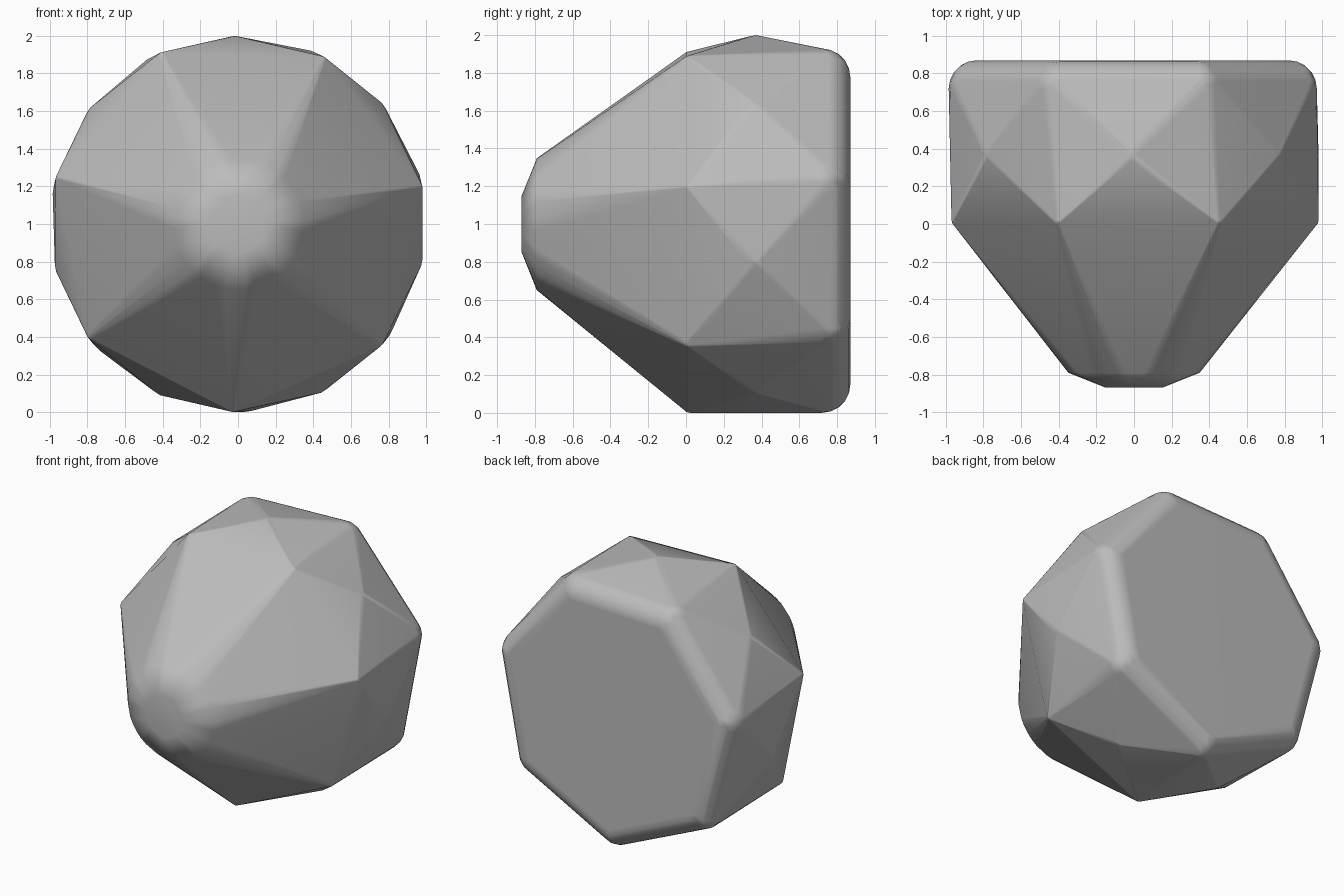
import bpy, bmesh
from math import radians, sin, cos, tau
from mathutils import Matrix, Vector

cube = bpy.data.objects.get("Cube")
if cube:
    bpy.data.objects.remove(cube)

stone = bpy.data.materials.new("grey_stone")
stone.use_nodes = True
grey = (0.5, 0.5, 0.5, 1)
stone.diffuse_color = grey
stone.node_tree.nodes["Principled BSDF"].inputs["Base Color"].default_value = grey

SIDES = 7
STEP = 360 / SIDES
bm = bmesh.new()


def on_axis(radius, angle, y):
    a = radians(angle)
    return Vector((radius * cos(a), y, 1 + radius * sin(a)))


def ring_of_balls(outer, y, start, ball, segments):
    """Seven rounded corners; the hull around them gives rounded edges."""
    for i in range(SIDES):
        place = Matrix.Translation(on_axis(outer - ball, start + i * STEP, y))
        bmesh.ops.create_uvsphere(bm, u_segments=segments, v_segments=segments // 2,
                                  radius=ball, matrix=place)


# Back rim, bulging waist and front shoulder
ring_of_balls(1.0, 0.72, -88, 0.15, 20)
ring_of_balls(1.0, 0.37, -89 + STEP / 2, 0.09, 16)
ring_of_balls(1.0, 0.02, -91.5, 0.035, 12)

# Blunt nose: short flats facing each facet, arcs between them
for radius, y in ((0.35, -0.79), (0.15, -0.87)):
    for i in range(SIDES):
        for offset in (-17, -8, 8, 17, STEP / 2):
            bm.verts.new(on_axis(radius, -91.5 + (i + 0.5) * STEP + offset, y))

# Wrap everything in one convex skin
hull = bmesh.ops.convex_hull(bm, input=bm.verts[:])
spare = {g for g in hull["geom_interior"] + hull["geom_unused"]
         if isinstance(g, bmesh.types.BMVert)}
bmesh.ops.delete(bm, geom=list(spare), context="VERTS")
bmesh.ops.remove_doubles(bm, verts=bm.verts[:], dist=0.002)
bmesh.ops.dissolve_limit(bm, angle_limit=radians(0.5), verts=bm.verts[:], edges=bm.edges[:])
bmesh.ops.recalc_face_normals(bm, faces=bm.faces[:])

mesh = bpy.data.meshes.new("faceted_stone")
bm.to_mesh(mesh)
bm.free()
mesh.materials.append(stone)
body = bpy.data.objects.new("faceted_stone", mesh)
bpy.context.collection.objects.link(body)
bpy.context.view_layer.objects.active = body
body.select_set(True)
bpy.ops.object.shade_smooth_by_angle(angle=radians(40))

# Keep the big facets flat while the rounded edges blend
weighted = body.modifiers.new("facet_normals", "WEIGHTED_NORMAL")
weighted.keep_sharp = True
